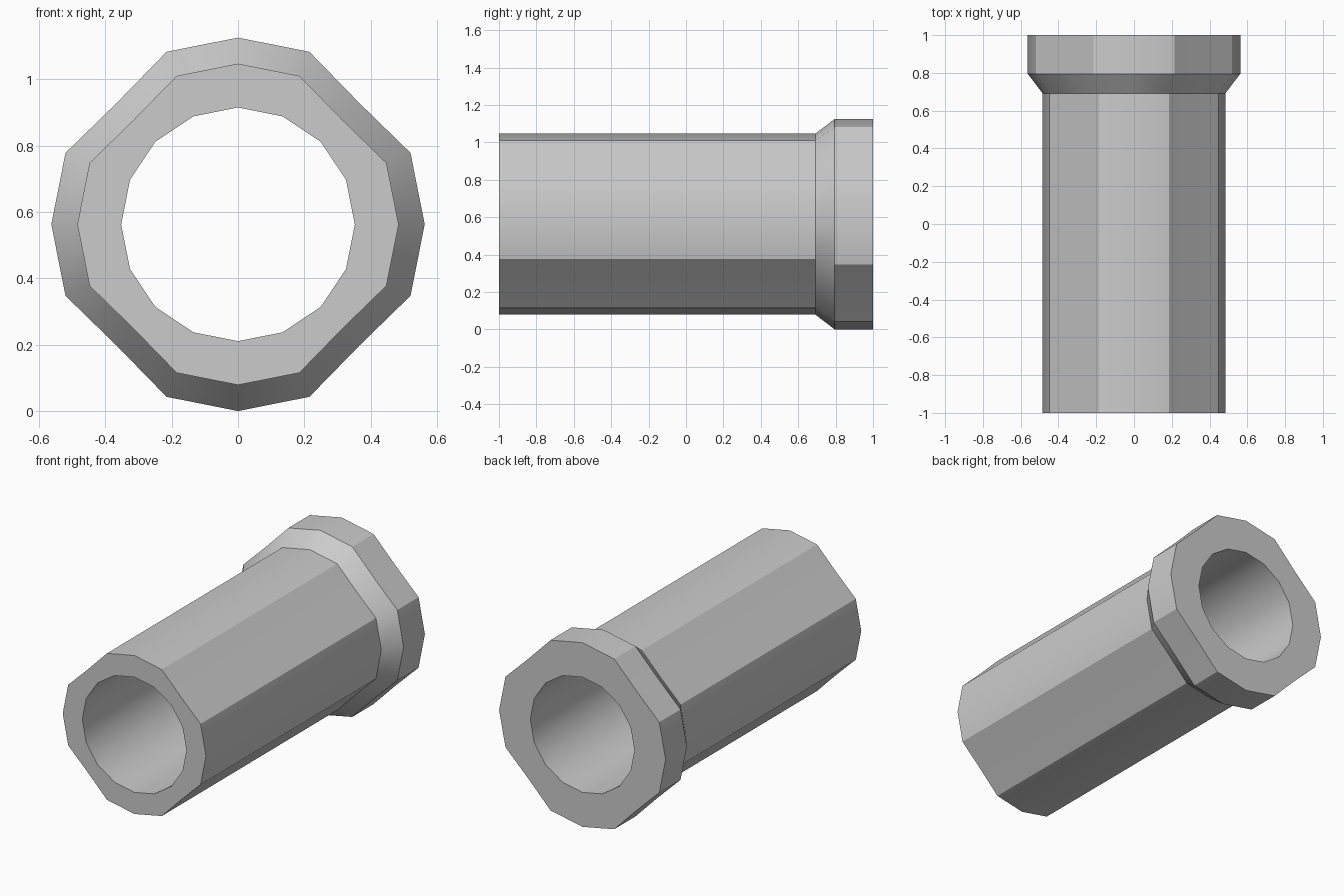
import bpy, bmesh, math

if "Cube" in bpy.data.objects:
    bpy.data.objects.remove(bpy.data.objects["Cube"])

SIDES = 16
CENTER_Z = 0.5625
DIAGONAL = 0.919  # the diagonal corners are pulled in to near-flat facets

# Closed wall profile: (y, radius, is_outer)
PROFILE = [(-1.0, 0.484, True), (0.692, 0.484, True), (0.795, 0.5625, True),
           (1.0, 0.5625, True), (1.0, 0.352, False), (-1.0, 0.352, False)]


def ring(bm, y, radius, outer):
    verts = []
    for i in range(SIDES):
        a = 2 * math.pi * i / SIDES
        r = radius * (DIAGONAL if outer and i % 4 == 2 else 1.0)
        verts.append(bm.verts.new((r * math.cos(a), y, CENTER_Z + r * math.sin(a))))
    return verts


# Flanged pipe: sweep the wall profile around the y axis
bm = bmesh.new()
rings = [ring(bm, *p) for p in PROFILE]
for k, a in enumerate(rings):
    b = rings[(k + 1) % len(rings)]
    for i in range(SIDES):
        j = (i + 1) % SIDES
        bm.faces.new((a[i], a[j], b[j], b[i]))
bmesh.ops.recalc_face_normals(bm, faces=bm.faces[:])
mesh = bpy.data.meshes.new("flanged_pipe")
bm.to_mesh(mesh)
bm.free()
pipe = bpy.data.objects.new("flanged_pipe", mesh)
bpy.context.collection.objects.link(pipe)

# Smooth bore, crisp outer facets
bpy.context.view_layer.objects.active = pipe
pipe.select_set(True)
bpy.ops.object.shade_smooth_by_angle(angle=math.radians(30))
